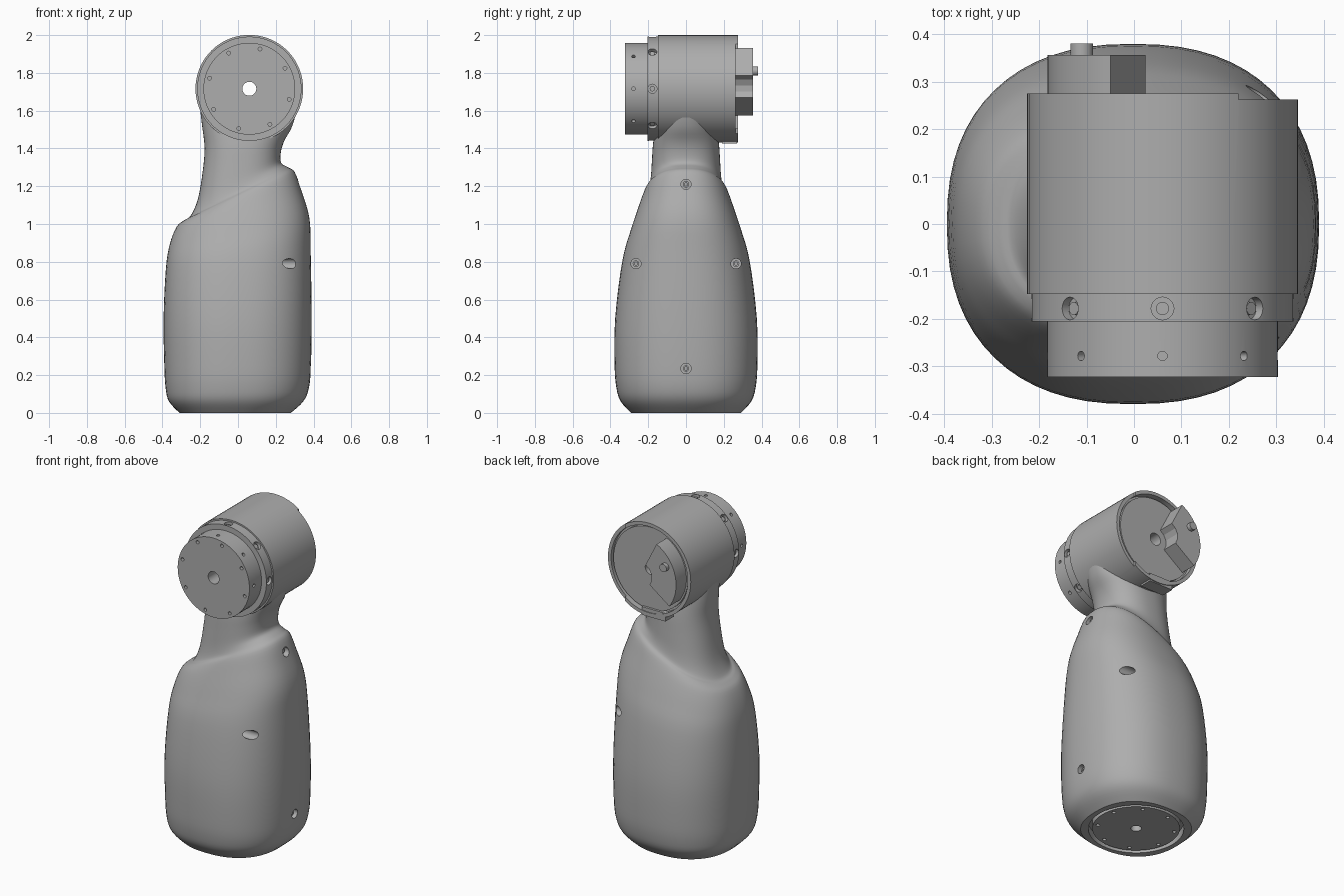
import bpy, bmesh, math
from mathutils import Matrix, Vector

old = bpy.data.objects.get("Cube")
if old:
    bpy.data.objects.remove(old, do_unlink=True)

CX, CZ = 0.06, 1.716          # axis of the head, running along y
HEAD = Vector((CX, 0, CZ))
GREY = (0.42, 0.42, 0.42)

grey = bpy.data.materials.new("plain grey")
grey.use_nodes = True
grey.diffuse_color = (*GREY, 1)
grey.node_tree.nodes["Principled BSDF"].inputs["Base Color"].default_value = (*GREY, 1)


def finish(name, bm, angle=35):
    bmesh.ops.recalc_face_normals(bm, faces=bm.faces)
    me = bpy.data.meshes.new(name)
    bm.to_mesh(me)
    bm.free()
    me.materials.append(grey)
    ob = bpy.data.objects.new(name, me)
    bpy.context.collection.objects.link(ob)
    shade(ob, angle)
    return ob


def activate(ob):
    bpy.ops.object.select_all(action='DESELECT')
    ob.select_set(True)
    bpy.context.view_layer.objects.active = ob


def shade(ob, angle=35):
    activate(ob)
    bpy.ops.object.shade_smooth_by_angle(angle=math.radians(angle))


def add_rod(bm, a, b, r, segs=20):
    """Cylinder of radius r between two points."""
    a, b = Vector(a), Vector(b)
    turn = (b - a).to_track_quat('Z', 'Y').to_matrix().to_4x4()
    bmesh.ops.create_cone(bm, cap_ends=True, segments=segs, radius1=r, radius2=r,
                          depth=(b - a).length,
                          matrix=Matrix.Translation((a + b) / 2) @ turn)


def add_box(bm, lo, hi):
    lo, hi = Vector(lo), Vector(hi)
    bmesh.ops.create_cube(bm, size=1, matrix=Matrix.Translation((lo + hi) / 2)
                          @ Matrix.Diagonal((*(hi - lo), 1)))


def cut(ob, bm):
    """Subtract the cutter mesh from the object and discard the cutter."""
    tool = finish("cutter", bm)
    tool.hide_render = True
    mod = ob.modifiers.new("cut", 'BOOLEAN')
    mod.operation, mod.solver, mod.object = 'DIFFERENCE', 'EXACT', tool
    activate(ob)
    bpy.ops.object.modifier_apply(modifier=mod.name)
    bpy.data.objects.remove(tool, do_unlink=True)
    shade(ob)


def lathe(name, profile, segs=72):
    """Revolve a closed (radius, y) profile round the head axis."""
    bm = bmesh.new()
    rings = []
    for k in range(segs):
        t = math.tau * k / segs
        rings.append([bm.verts.new((CX + r * math.cos(t), y, CZ + r * math.sin(t)))
                      for r, y in profile])
    n = len(profile)
    for k in range(segs):
        p, q = rings[k], rings[(k + 1) % segs]
        for i in range(n):
            j = (i + 1) % n
            bm.faces.new((p[i], p[j], q[j], q[i]))
    return finish(name, bm)


def around(r, deg, y):
    t = math.radians(deg)
    return HEAD + Vector((r * math.cos(t), y, r * math.sin(t)))


# Body and neck: tilted rings (left x, left z, right x, right z, half depth)
RINGS = [(-.31, 0, .28, 0, .29), (-.365, .06, .345, .06, .345),
         (-.383, .13, .375, .13, .368), (-.39, .25, .386, .25, .378),
         (-.394, .5, .39, .5, .375), (-.382, .76, .385, .84, .338),
         (-.362, .89, .378, 1.03, .293), (-.325, .985, .335, 1.18, .25),
         (-.285, 1.02, .3, 1.275, .222), (-.25, 1.045, .265, 1.3, .2),
         (-.213, 1.13, .228, 1.325, .188), (-.188, 1.27, .227, 1.38, .181),
         (-.177, 1.4, .245, 1.44, .175), (-.19, 1.52, .288, 1.52, .16),
         (-.205, 1.64, .32, 1.64, .14)]


def spline(a, b, c, d, t):
    return [0.5 * (2 * q + (r - p) * t + (2 * p - 5 * q + 4 * r - s) * t * t
                   + (3 * q - p - 3 * r + s) * t ** 3) for p, q, r, s in zip(a, b, c, d)]


def loft(name, rings, steps=4, segs=64, power=2.35):
    fine = []
    last = len(rings) - 1
    for i in range(last):
        around4 = [rings[min(max(i + o, 0), last)] for o in (-1, 0, 1, 2)]
        fine += [spline(*around4, s / steps) for s in range(steps)]
    fine.append(rings[-1])
    bm = bmesh.new()
    loops = []
    for xl, zl, xr, zr, hy in fine:
        loop = []
        for k in range(segs):
            c, s = math.cos(math.tau * k / segs), math.sin(math.tau * k / segs)
            u = math.copysign(abs(c) ** (2 / power), c)
            v = math.copysign(abs(s) ** (2 / power), s)
            f = (u + 1) / 2
            loop.append(bm.verts.new((xl + (xr - xl) * f, hy * v, zl + (zr - zl) * f)))
        loops.append(loop)
    for p, q in zip(loops, loops[1:]):
        for k in range(segs):
            j = (k + 1) % segs
            bm.faces.new((p[k], p[j], q[j], q[k]))
    bm.faces.new(loops[0][::-1])
    bm.faces.new(loops[-1])
    return finish(name, bm)


body = loft("body_shell", RINGS)

# Screw wells on the side of the body, and the recess under it
wells = [(.29, 0, 1.21), (.35, 0, .235), (.19, .265, .79), (.19, -.265, .79)]
bm = bmesh.new()
for x, y, z in wells:
    add_rod(bm, (x, y, z), (.5, y, z), .027)
add_rod(bm, (-.015, 0, -.1), (-.015, 0, .05), .265, 64)
cut(body, bm)

bm = bmesh.new()
for x, y, z in wells:
    add_rod(bm, (x - .01, y, z), (x + .015, y, z), .017)
screws = finish("body_screws", bm)
bm = bmesh.new()
for x, y, z in wells:
    add_rod(bm, (x + .003, y, z), (x + .05, y, z), .009, 6)
cut(screws, bm)

# Base flange with bolt holes
bm = bmesh.new()
add_rod(bm, (-.015, 0, .003), (-.015, 0, .07), .243, 64)
base = finish("base_flange", bm)
bm = bmesh.new()
add_rod(bm, (-.015, 0, -.02), (-.015, 0, .05), .03, 32)
for k in range(8):
    t = math.radians(15 + 45 * k)
    x, y = -.015 + .215 * math.cos(t), .215 * math.sin(t)
    add_rod(bm, (x, y, -.02), (x, y, .03), .011, 12)
cut(base, bm)

# Head housing with a raised rear rim, lowered on one side
head = lathe("head_housing", [(.037, -.147), (.285, -.147), (.285, .275), (.264, .275),
                              (.264, .24), (.252, .24), (.252, .256), (.037, .256)])
bm = bmesh.new()
add_box(bm, (.22, .262, 1.35), (.5, .35, 2.1))
cut(head, bm)

# Clamping ring with radial screw holes
ring = lathe("clamp_ring", [(.037, -.205), (.276, -.205), (.276, -.147), (.037, -.147)])
bm = bmesh.new()
for k in range(8):
    add_rod(bm, around(.255, 45 * k, -.178), around(.3, 45 * k, -.178), .024)
cut(ring, bm)
bm = bmesh.new()
for k in range(8):
    add_rod(bm, around(.25, 45 * k, -.178), around(.265, 45 * k, -.178), .014, 16)
finish("clamp_screws", bm)

# Front output flange
flange = lathe("output_flange", [(.037, -.322), (.243, -.322), (.243, -.205), (.037, -.205)])
bm = bmesh.new()
for k in range(8):
    add_rod(bm, around(.215, 45 * k, -.278), around(.27, 45 * k, -.278), .01, 12)
    add_rod(bm, around(.218, 30 + 45 * k, -.35), around(.218, 30 + 45 * k, -.3), .01, 12)
cut(flange, bm)

# Rear connector block: a ring sector around the bore
bm = bmesh.new()
outer = [around(.242, 117 + 99 * k / 20, .25) for k in range(21)]
inner = [around(.078, 216 - 99 * k / 4, .25) for k in range(5)]
face = bm.faces.new([bm.verts.new(p) for p in outer + inner])
out = bmesh.ops.extrude_face_region(bm, geom=[face])
bmesh.ops.translate(bm, vec=(0, .106, 0),
                    verts=[v for v in out["geom"] if isinstance(v, bmesh.types.BMVert)])
finish("connector_block", bm, 20)

# Locating pin on the block
bm = bmesh.new()
add_rod(bm, (-.11, .34, 1.81), (-.11, .38, 1.81), .024, 24)
finish("locating_pin", bm)

# Tab under the rear rim
bm = bmesh.new()
add_box(bm, (-.05, .19, 1.425), (.11, .27, 1.475))
finish("rim_tab", bm)
